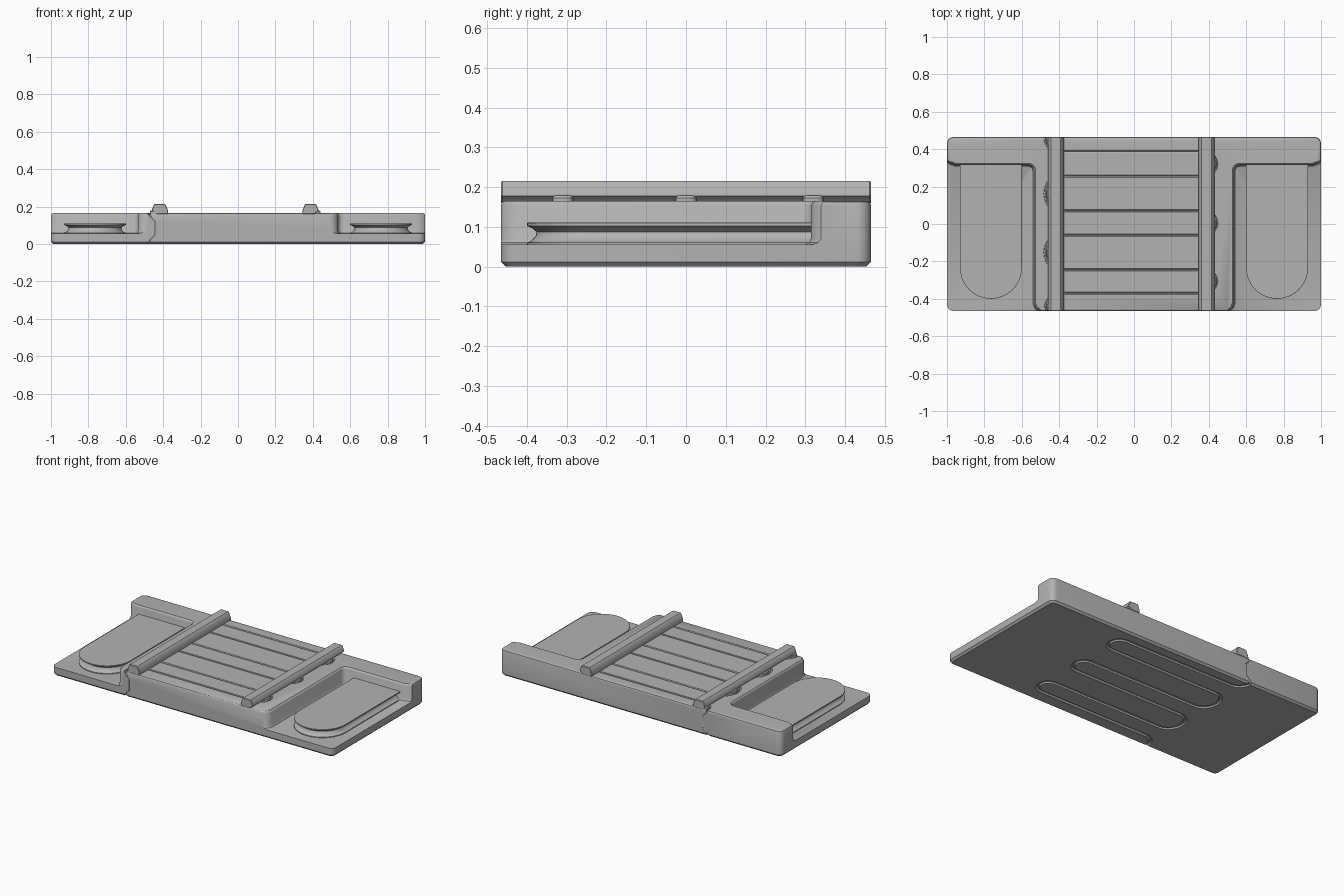
import bpy, bmesh, math
from mathutils import Vector

if "Cube" in bpy.data.objects:
    bpy.data.objects.remove(bpy.data.objects["Cube"])

grey = bpy.data.materials.new("plain grey")
grey.diffuse_color = (0.45, 0.45, 0.45, 1)
grey.use_nodes = True
grey.node_tree.nodes["Principled BSDF"].inputs["Base Color"].default_value = grey.diffuse_color


def link(name, mesh):
    ob = bpy.data.objects.new(name, mesh)
    bpy.context.collection.objects.link(ob)
    if not mesh.materials:
        mesh.materials.append(grey)
    return ob


def offset(pts, d):
    """Move a counter-clockwise outline outward by d."""
    out = []
    for i, p in enumerate(pts):
        a, p, b = Vector(pts[i - 1]), Vector(p), Vector(pts[(i + 1) % len(pts)])
        e, f = (p - a).normalized(), (b - p).normalized()
        n, m = Vector((e.y, -e.x)), Vector((f.y, -f.x))
        out.append(p + (n + m) * d / (1 + n.dot(m)))
    return out


def loft(name, pts, layers):
    """Stack offset copies of an outline; layers are (z, offset)."""
    bm = bmesh.new()
    rings = [[bm.verts.new((p.x, p.y, z)) for p in offset(pts, d)] for z, d in layers]
    n = len(pts)
    for lo, hi in zip(rings, rings[1:]):
        for i in range(n):
            j = (i + 1) % n
            bm.faces.new((lo[i], lo[j], hi[j], hi[i]))
    bm.faces.new(rings[0][::-1])
    bm.faces.new(rings[-1])
    bmesh.ops.recalc_face_normals(bm, faces=bm.faces)
    me = bpy.data.meshes.new(name)
    bm.to_mesh(me)
    bm.free()
    return link(name, me)


def arc(cx, cy, rx, ry, a0, a1, n=6):
    ts = [math.radians(a0 + (a1 - a0) * i / n) for i in range(n + 1)]
    return [(cx + rx * math.cos(t), cy + ry * math.sin(t)) for t in ts]


def rounded(cx, cy, hx, hy, r, n=5):
    pts = []
    for sx, sy, a in ((1, 1, 0), (-1, 1, 90), (-1, -1, 180), (1, -1, 270)):
        pts += arc(cx + sx * (hx - r), cy + sy * (hy - r), r, r, a, a + 90, n)
    return pts


def flip(pts, side):
    return pts if side > 0 else [(-x, y) for x, y in reversed(pts)]


def cut(ob, cutter):
    mod = ob.modifiers.new("cut", 'BOOLEAN')
    mod.operation, mod.solver, mod.object = 'DIFFERENCE', 'EXACT', cutter
    bpy.context.view_layer.update()
    dg = bpy.context.evaluated_depsgraph_get()
    me = bpy.data.meshes.new_from_object(ob.evaluated_get(dg))
    ob.modifiers.remove(mod)
    if len(me.polygons) > len(ob.data.polygons):
        ob.data = me
    bpy.data.objects.remove(cutter)


# Body slab with rounded corners and softened edges
H, D = 0.165, 0.465
body = loft("body", rounded(0, 0, 1, D, 0.035),
            [(0, -0.012), (0.012, 0), (0.155, 0), (0.162, -0.003), (H, -0.01)])

# Open corner pocket with filleted floor and rounded rims
pocket = [(1.1, -0.55), (1.1, 0.34), (1.0, 0.34), (0.985, 0.327), (0.955, 0.315)]
pocket += arc(0.565, 0.285, 0.03, 0.03, 90, 180)
pocket += [(0.535, -0.42), (0.527, -0.445), (0.51, -0.46), (0.485, -0.47), (0.485, -0.55)]
for side in (1, -1):
    cut(body, loft("pocket_cutter", flip(pocket, side),
                   [(0.055, -0.016), (0.06, -0.006), (0.071, 0), (0.153, 0),
                    (0.161, 0.004), (0.166, 0.011), (0.25, 0.011)]))

# Interlocking finger seam: over the top, down the front, under, up the back
rows = [-0.56, -0.37, -0.245, -0.06, 0.07, 0.255, 0.385, 0.545]


def serpentine(z, r):
    path = []
    for i, (a, b) in enumerate(zip(rows, rows[1:])):
        c, h = (a + b) / 2, (b - a) / 2
        a0, a1 = (0 if i == 0 else -90), (0 if i == 6 else 90)
        turn = arc(0, c, 1, h, a0, a1, 10)
        path += [((-0.40 - 0.077 * x) if i % 2 == 0 else (0.375 + 0.067 * x), y, z, r)
                 for x, y in turn]
    return path


zigzag = [(-0.472, 0.148), (-0.443, 0.12), (-0.443, 0.048), (-0.472, 0.02)]
loop = serpentine(H + 0.001, 0.007)
loop += [(x, D + 0.001, z, 0.006) for x, z in zigzag]
loop += serpentine(-0.001, 0.013)[::-1]
loop += [(x, -D - 0.001, z, 0.006) for x, z in reversed(zigzag)]
cu = bpy.data.curves.new("seam_path", 'CURVE')
cu.dimensions = '3D'
cu.bevel_depth, cu.bevel_resolution = 1.0, 1
sp = cu.splines.new('POLY')
sp.points.add(len(loop) - 1)
sp.use_cyclic_u = True
for pt, (x, y, z, r) in zip(sp.points, loop):
    pt.co, pt.radius = (x, y, z, 1), r
path = bpy.data.objects.new("seam_path", cu)
bpy.context.collection.objects.link(path)
bpy.context.view_layer.update()
tube = bpy.data.meshes.new_from_object(
    path.evaluated_get(bpy.context.evaluated_depsgraph_get()))
bpy.data.objects.remove(path)
cut(body, link("seam_cutter", tube))

# Round-ended raised pads with a waisted edge
pad = [(0.93, 0.35), (0.60, 0.35)] + arc(0.765, -0.235, 0.165, 0.165, 180, 360, 24)
for side, label in ((1, "right"), (-1, "left")):
    loft(label + "_pad", flip(pad, side),
         [(0.05, 0), (0.06, 0), (0.066, -0.012), (0.077, -0.022), (0.087, -0.024),
          (0.096, -0.014), (0.102, 0), (0.109, 0), (0.111, -0.003)])

# Tapered rails undercut on the outer side, with teeth beneath
section = [(-0.043, 0.16), (0.022, 0.16), (0.027, 0.166), (0.043, 0.178), (0.043, 0.183),
           (0.031, 0.211), (0.026, 0.215), (-0.026, 0.215), (-0.031, 0.211), (-0.043, 0.181)]
for side, cx, label, teeth in ((1, 0.388, "right", (-0.31, 0, 0.32)),
                               (-1, -0.418, "left", (-0.445, -0.152, 0.163, 0.445))):
    rail = loft(label + "_rail", flip(section, side),
                [(-D, -0.003), (-D + 0.003, 0), (D - 0.003, 0), (D, -0.003)])
    for v in rail.data.vertices:
        x, z, y = v.co
        v.co = (x + cx, y, z)
    rail.data.flip_normals()
    for i, y in enumerate(teeth):
        loft(f"{label}_tooth_{i + 1}",
             rounded(cx + side * 0.03, y, 0.023, 0.02 if abs(y) > 0.4 else 0.026, 0.015, 3),
             [(0.16, 0), (0.173, 0), (0.179, -0.005)])

# Smooth rounded areas, keep hard edges
for ob in bpy.data.objects:
    ob.select_set(True)
bpy.context.view_layer.objects.active = body
bpy.ops.object.shade_smooth_by_angle(angle=math.radians(32))
